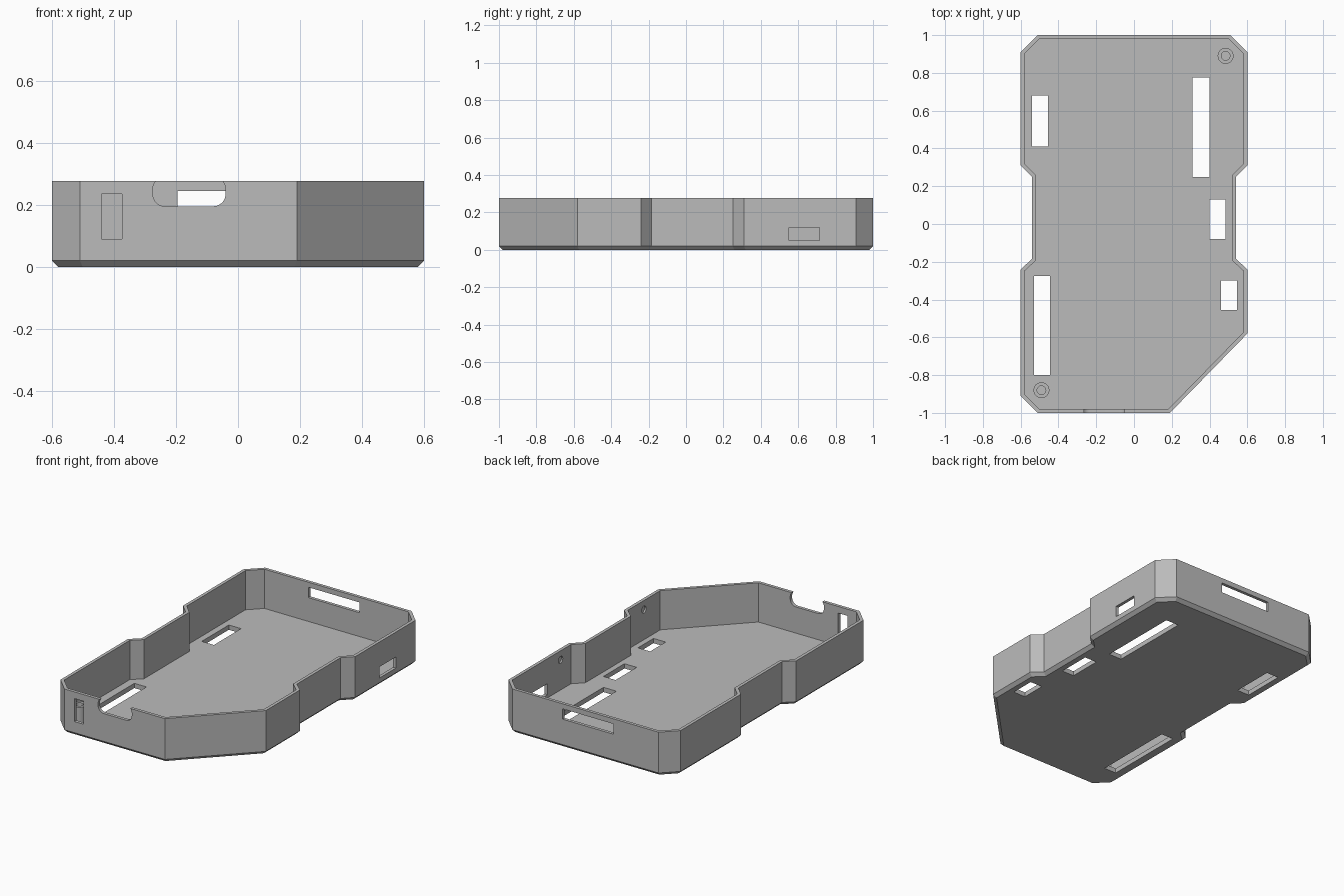
import bpy, bmesh, math
from mathutils import Vector, Matrix

cube = bpy.data.objects.get("Cube")
if cube:
    bpy.data.objects.remove(cube, do_unlink=True)

GREY = (0.5, 0.5, 0.5, 1)
mat = bpy.data.materials.new("plain grey")
mat.use_nodes = True
mat.diffuse_color = GREY
mat.node_tree.nodes["Principled BSDF"].inputs["Base Color"].default_value = GREY

WALL, FLOOR, TOP = 0.02, 0.03, 0.277


def finish(name, bm):
    bmesh.ops.recalc_face_normals(bm, faces=bm.faces)
    mesh = bpy.data.meshes.new(name)
    bm.to_mesh(mesh)
    bm.free()
    mesh.materials.append(mat)
    obj = bpy.data.objects.new(name, mesh)
    bpy.context.collection.objects.link(obj)
    return obj


def loft(bm, rings):
    """Skin a stack of closed rings and cap both ends."""
    loops = [[bm.verts.new(p) for p in ring] for ring in rings]
    n = len(loops[0])
    for a, b in zip(loops, loops[1:]):
        for i in range(n):
            j = (i + 1) % n
            bm.faces.new((a[i], a[j], b[j], b[i]))
    bm.faces.new(loops[0][::-1])
    bm.faces.new(loops[-1])


def inset(points, d):
    """Mitred inward offset of a counter-clockwise outline."""
    out = []
    for i, p in enumerate(points):
        a = (p - points[i - 1]).normalized()
        b = (points[(i + 1) % len(points)] - p).normalized()
        na, nb = Vector((-a.y, a.x)), Vector((-b.y, b.x))
        out.append(p + (na + nb) * d / (1 + na.dot(nb)))
    return out


def ring(points, z):
    return [(p.x, p.y, z) for p in points]


# Tray: waisted outline with one big clipped corner
left_edge = [(0.6, -0.58), (0.6, -0.24), (0.54, -0.185), (0.54, 0.25), (0.6, 0.31), (0.6, 0.91), (0.51, 1)]
right_edge = [(-x, y) for x, y in reversed(left_edge[1:])] + [(-0.6, -0.91), (-0.51, -1), (0.19, -1)]
outer = [Vector(p) for p in left_edge + right_edge]
inner = inset(outer, WALL)

bm = bmesh.new()
loft(bm, [ring(inner, 0), ring(outer, 0.02), ring(outer, TOP), ring(inner, TOP), ring(inner, FLOOR)])
tray = finish("tray", bm)

# Openings: rectangular cuts as (min corner, max corner)
cuts = bmesh.new()


def cut_box(lo, hi):
    lo, hi = Vector(lo), Vector(hi)
    m = Matrix.Translation((lo + hi) / 2) @ Matrix.Diagonal((*(hi - lo), 1))
    bmesh.ops.create_cube(cuts, size=1, matrix=m)


for x0, x1, y0, y1 in [(-0.54, -0.455, 0.41, 0.68), (0.31, 0.4, 0.25, 0.775),
                       (0.4, 0.485, -0.08, 0.13), (0.46, 0.545, -0.455, -0.3),
                       (-0.53, -0.445, -0.8, -0.275)]:
    cut_box((x0, y0, -0.05), (x1, y1, 0.045))       # floor vents
cut_box((-0.196, 0.95, 0.18), (0.16, 1.05, 0.245))   # back slot
cut_box((0.56, 0.55, 0.05), (0.65, 0.715, 0.12))     # side window
cut_box((-0.44, -1.05, 0.09), (-0.375, -0.95, 0.235))  # front window

# Rounded notch in the front rim
r, profile = 0.04, []
for k, (cx, cz) in enumerate([(-0.08, 0.25), (-0.235, 0.25), (-0.235, 0.235), (-0.08, 0.235)]):
    for s in range(9):
        a = math.pi / 2 * (k + s / 8)
        profile.append((cx + r * math.cos(a), cz + r * math.sin(a)))
loft(cuts, [[(x, y, z) for x, z in profile] for y in (-1.05, -0.95)])

# Shallow round dimples inside the left wall
for y in (0.42, -0.41):
    m = Matrix.Translation((0.57, y, 0.22)) @ Matrix.Rotation(math.pi / 2, 4, "Y")
    bmesh.ops.create_cone(cuts, cap_ends=True, segments=20, radius1=0.022, radius2=0.022, depth=0.04, matrix=m)

cutter = finish("opening_cutter", cuts)
cutter.hide_render = True
mod = tray.modifiers.new("openings", "BOOLEAN")
mod.operation, mod.solver, mod.object = "DIFFERENCE", "EXACT", cutter
bpy.context.view_layer.objects.active = tray
tray.select_set(True)
bpy.ops.object.modifier_apply(modifier=mod.name)
bpy.data.objects.remove(cutter, do_unlink=True)
bpy.ops.object.shade_smooth_by_angle(angle=math.radians(30))
tray.select_set(False)

# Hollow screw posts in two opposite corners
for name, x, y in [("back_screw_post", 0.485, 0.89), ("front_screw_post", -0.49, -0.88)]:
    bm = bmesh.new()
    rings = []
    for radius, z in [(0.042, FLOOR - 0.005), (0.042, 0.14), (0.023, 0.14), (0.023, FLOOR + 0.002)]:
        rings.append([(x + radius * math.cos(t * math.pi / 16), y + radius * math.sin(t * math.pi / 16), z)
                      for t in range(32)])
    loft(bm, rings)
    post = finish(name, bm)
    bpy.context.view_layer.objects.active = post
    post.select_set(True)
    bpy.ops.object.shade_smooth_by_angle(angle=math.radians(30))
    post.select_set(False)
